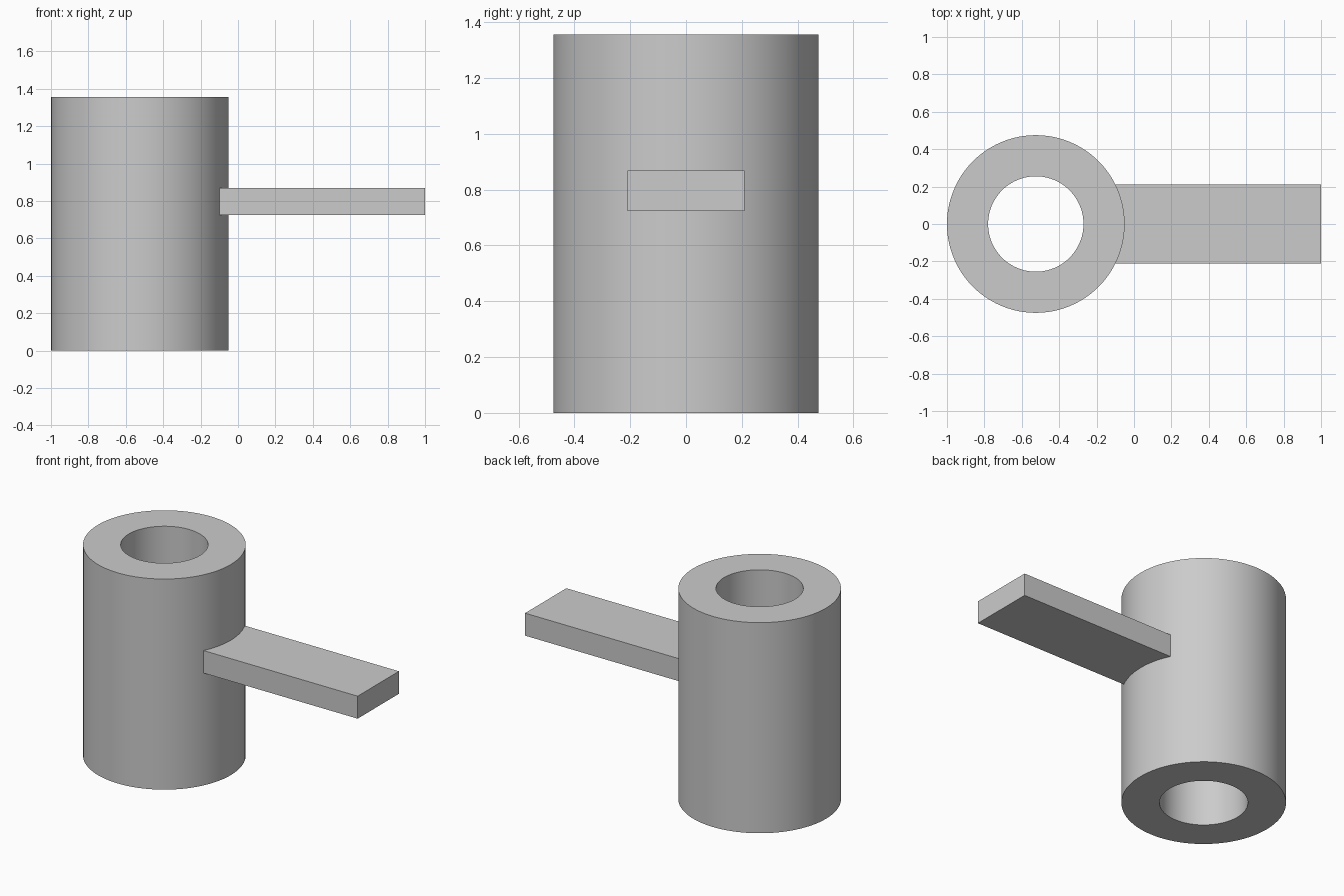
import bpy
import bmesh
from math import asin, cos, sin, pi, radians

cube = bpy.data.objects.get("Cube")
if cube:
    bpy.data.objects.remove(cube, do_unlink=True)

AXIS_X = -0.525
OUTER, INNER, HEIGHT = 0.475, 0.255, 1.357
ARM_HALF, ARM_LOW, ARM_HIGH, ARM_END = 0.21, 0.724, 0.869, 1.0
SIDES = 96

grey = bpy.data.materials.new("plain grey")
grey.use_nodes = True
colour = (0.6, 0.6, 0.6, 1)
grey.diffuse_color = colour
grey.node_tree.nodes["Principled BSDF"].inputs["Base Color"].default_value = colour


def finish(bm, name):
    bmesh.ops.recalc_face_normals(bm, faces=bm.faces)
    mesh = bpy.data.meshes.new(name)
    bm.to_mesh(mesh)
    bm.free()
    mesh.materials.append(grey)
    obj = bpy.data.objects.new(name, mesh)
    bpy.context.collection.objects.link(obj)
    bpy.ops.object.select_all(action='DESELECT')
    obj.select_set(True)
    bpy.context.view_layer.objects.active = obj
    bpy.ops.object.shade_smooth_by_angle(angle=radians(30))
    return obj


# Hollow tube: rectangular wall section swept around the axis
bm = bmesh.new()
section = [(INNER, 0), (OUTER, 0), (OUTER, HEIGHT), (INNER, HEIGHT)]
rings = []
for i in range(SIDES):
    a = 2 * pi * i / SIDES
    rings.append([bm.verts.new((AXIS_X + r * cos(a), r * sin(a), z)) for r, z in section])
for i, ring in enumerate(rings):
    following = rings[(i + 1) % SIDES]
    for j in range(4):
        k = (j + 1) % 4
        bm.faces.new((ring[j], following[j], following[k], ring[k]))
finish(bm, "tube")

# Flat arm: outline with a curved root seated just inside the tube wall
bm = bmesh.new()
root = OUTER - 0.005
spread = asin(ARM_HALF / root)
steps = 16
outline = [(ARM_END, -ARM_HALF), (ARM_END, ARM_HALF)]
for i in range(steps + 1):
    a = spread * (1 - 2 * i / steps)
    outline.append((AXIS_X + root * cos(a), root * sin(a)))
base = bm.faces.new([bm.verts.new((x, y, ARM_LOW)) for x, y in outline])
extruded = bmesh.ops.extrude_face_region(bm, geom=[base], use_keep_orig=True)
top = [v for v in extruded["geom"] if isinstance(v, bmesh.types.BMVert)]
bmesh.ops.translate(bm, verts=top, vec=(0, 0, ARM_HIGH - ARM_LOW))
finish(bm, "arm")
